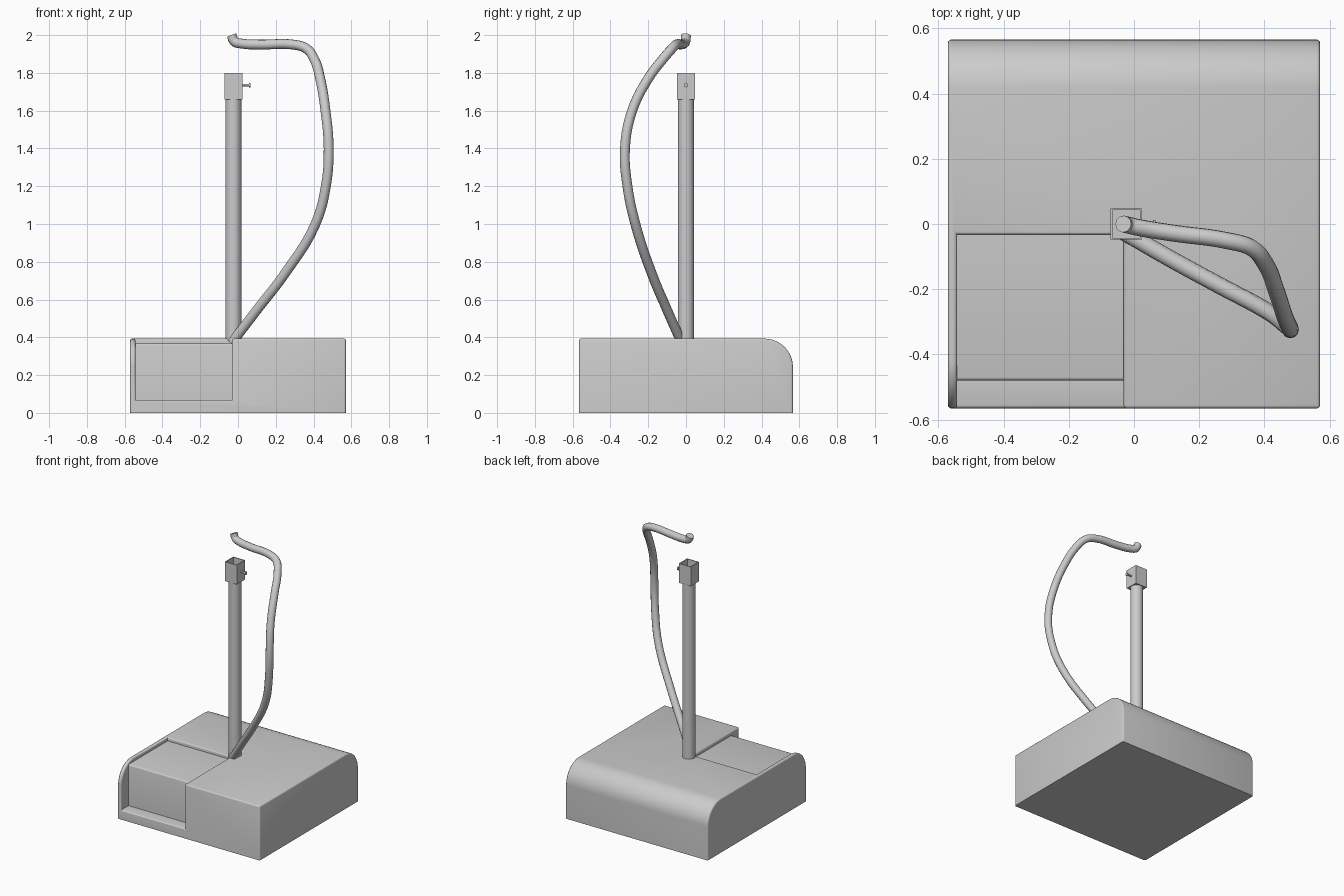
import bpy, bmesh, math
from mathutils import Matrix

if "Cube" in bpy.data.objects:
    bpy.data.objects.remove(bpy.data.objects["Cube"])

def link(name, bm):
    bmesh.ops.recalc_face_normals(bm, faces=bm.faces)
    me = bpy.data.meshes.new(name)
    bm.to_mesh(me)
    bm.free()
    ob = bpy.data.objects.new(name, me)
    bpy.context.collection.objects.link(ob)
    return ob

def smooth(ob, angle=35):
    bpy.ops.object.select_all(action='DESELECT')
    ob.select_set(True)
    bpy.context.view_layer.objects.active = ob
    bpy.ops.object.shade_smooth_by_angle(angle=math.radians(angle))

def extrude_x(name, profile, x0, x1):
    """Solid from a (y, z) profile swept along x."""
    bm = bmesh.new()
    face = bm.faces.new([bm.verts.new((x0, y, z)) for y, z in profile])
    out = bmesh.ops.extrude_face_region(bm, geom=[face])['geom']
    bmesh.ops.translate(bm, vec=(x1 - x0, 0, 0),
                        verts=[v for v in out if isinstance(v, bmesh.types.BMVert)])
    return link(name, bm)

def arc(cy, cz, r, a0, a1, n=12):
    return [(cy + r * math.cos(math.radians(a0 + (a1 - a0) * i / n)),
             cz + r * math.sin(math.radians(a0 + (a1 - a0) * i / n))) for i in range(n + 1)]

def cylinder(name, r, depth, matrix, sides=16):
    bm = bmesh.new()
    bmesh.ops.create_cone(bm, cap_ends=True, segments=sides, radius1=r, radius2=r,
                          depth=depth, matrix=matrix)
    ob = link(name, bm)
    smooth(ob)
    return ob

# Base block with rounded back edge
H, D, W, R = 0.393, 0.566, 0.571, 0.15
base = extrude_x("base", [(-D, 0), (D, 0)] + arc(D - R, H - R, R, 0, 90) + [(-D, H)], -W, W)

# Cutters: rounded front of the left wall, and the L-shaped recess
round_cut = extrude_x("round_cutter",
                      arc(R - D, H - R, R, 90, 180) + [(-0.7, H - R), (-0.7, 0.6), (R - D, 0.6)],
                      -0.7, -0.3)
recess_cut = extrude_x("recess_cutter",
                       [(-0.7, 0.068), (-0.48, 0.068), (-0.48, 0.367),
                        (-0.032, 0.367), (-0.032, 0.6), (-0.7, 0.6)], -0.543, -0.032)
for cutter in (round_cut, recess_cut):
    cutter.hide_render = True
    mod = base.modifiers.new("cut", 'BOOLEAN')
    mod.operation, mod.solver, mod.object = 'DIFFERENCE', 'EXACT', cutter
dg = bpy.context.evaluated_depsgraph_get()
cut_mesh = bpy.data.meshes.new_from_object(base.evaluated_get(dg))
base.modifiers.clear()
for cutter in (round_cut, recess_cut):
    bpy.data.objects.remove(cutter)

# Soften the outer edges, leaving the underside sharp
bm = bmesh.new()
bm.from_mesh(cut_mesh)
bmesh.ops.remove_doubles(bm, verts=bm.verts, dist=1e-5)
bmesh.ops.recalc_face_normals(bm, faces=bm.faces)
edges = [e for e in bm.edges if e.is_manifold and e.is_convex
         and e.calc_face_angle(0) > math.radians(40)
         and max(v.co.z for v in e.verts) > 0.001]
bmesh.ops.bevel(bm, geom=edges, offset=0.01, segments=3, profile=0.5,
                affect='EDGES', clamp_overlap=True)
bm.to_mesh(base.data)
bm.free()
smooth(base)

# Upright post
PX = -0.024
cylinder("post", 0.043, 1.30, Matrix.Translation((PX, 0, 1.03)), 24)

# Square open socket on top of the post
bm = bmesh.new()
bmesh.ops.create_cube(bm, size=1, matrix=Matrix.Translation((PX, 0, 1.73))
                      @ Matrix.Diagonal((0.096, 0.096, 0.14, 1)))
top = max(bm.faces, key=lambda f: f.calc_center_median().z)
bmesh.ops.inset_region(bm, faces=[top], thickness=0.008)
inner = bmesh.ops.extrude_face_region(bm, geom=[top])['geom']
bmesh.ops.delete(bm, geom=[top], context='FACES_ONLY') if top.is_valid else None
bmesh.ops.translate(bm, vec=(0, 0, -0.12),
                    verts=[v for v in inner if isinstance(v, bmesh.types.BMVert)])
link("socket", bm)

# Clamp screw on the socket
turn = Matrix.Rotation(math.pi / 2, 4, 'Y')
cylinder("screw_shaft", 0.006, 0.045, Matrix.Translation((0.04, 0, 1.735)) @ turn, 12)
cylinder("screw_head", 0.012, 0.008, Matrix.Translation((0.062, 0, 1.735)) @ turn, 12)

# Curved hose from the base up to a hooked end
path = [(-0.03, -0.025, 0.375), (0.10, -0.10, 0.545), (0.25, -0.182, 0.74),
        (0.41, -0.268, 1.0), (0.465, -0.31, 1.2), (0.48, -0.323, 1.4),
        (0.463, -0.285, 1.6), (0.435, -0.20, 1.77), (0.405, -0.125, 1.87),
        (0.36, -0.073, 1.93), (0.29, -0.052, 1.95), (0.12, -0.028, 1.95),
        (0.02, -0.012, 1.955), (-0.02, -0.003, 1.967), (-0.033, 0, 1.999)]
cu = bpy.data.curves.new("hose", 'CURVE')
cu.dimensions = '3D'
cu.bevel_depth, cu.bevel_resolution, cu.resolution_u = 0.026, 4, 5
cu.use_fill_caps = True
sp = cu.splines.new('BEZIER')
sp.bezier_points.add(len(path) - 1)
for p, co in zip(sp.bezier_points, path):
    p.co = co
    p.handle_left_type = p.handle_right_type = 'AUTO'
hose = bpy.data.objects.new("hose", cu)
bpy.context.collection.objects.link(hose)
bpy.ops.object.select_all(action='DESELECT')
hose.select_set(True)
bpy.context.view_layer.objects.active = hose
bpy.ops.object.convert(target='MESH')
smooth(bpy.context.view_layer.objects.active)
